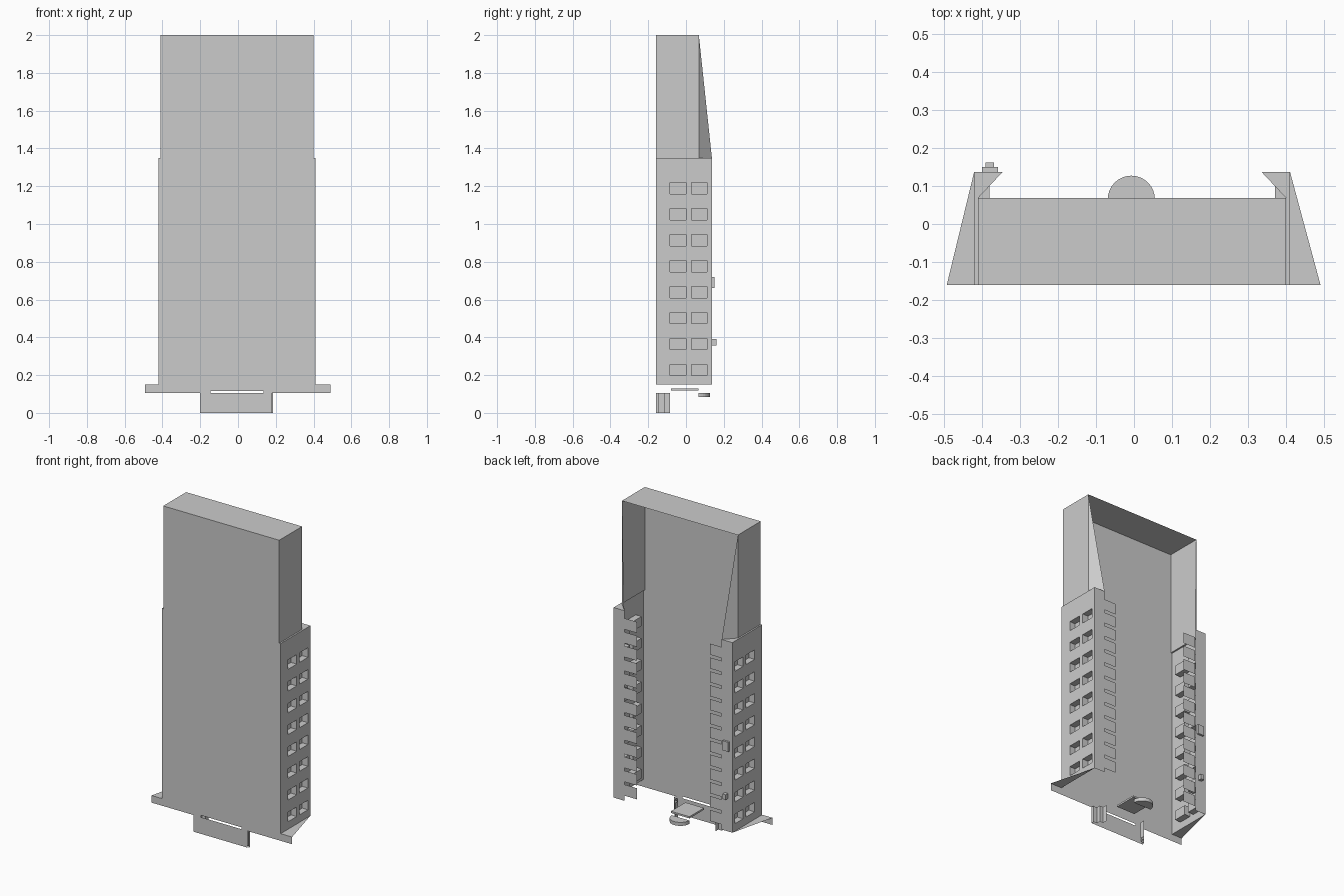
import bpy

if "Cube" in bpy.data.objects:
    bpy.data.objects.remove(bpy.data.objects["Cube"], do_unlink=True)

# One plain concrete colour
concrete = bpy.data.materials.new("concrete_grey")
concrete.use_nodes = True
colour = (0.6, 0.6, 0.6, 1)
concrete.diffuse_color = colour
concrete.node_tree.nodes["Principled BSDF"].inputs["Base Color"].default_value = colour

CX = -0.005                  # middle line of the building
FRONT, ROOF_BACK, BACK = -0.16, 0.068, 0.137
UPPER, TOWER, LIP = 0.405, 0.415, 0.34   # half widths
BASE, SILL, SHOULDER, TOP = 0.105, 0.15, 1.35, 2.0


def sheet(name, polygons, side=1):
    """Object made of flat polygons; side=-1 mirrors it across the middle."""
    verts, faces = [], []
    for poly in polygons:
        start = len(verts)
        verts += [(CX + side * x, y, z) for x, y, z in poly]
        ids = list(range(start, len(verts)))
        faces.append(ids if side > 0 else ids[::-1])
    mesh = bpy.data.meshes.new(name)
    mesh.from_pydata(verts, [], faces)
    mesh.materials.append(concrete)
    obj = bpy.data.objects.new(name, mesh)
    bpy.context.collection.objects.link(obj)
    return obj


def front_rect(x0, x1, z0, z1, y=FRONT):
    return [(x0, y, z0), (x1, y, z0), (x1, y, z1), (x0, y, z1)]


def side_rect(x, y0, y1, z0, z1):
    return [(x, y0, z0), (x, y1, z0), (x, y1, z1), (x, y0, z1)]


def flat(points, z):
    return [(x, y, z) for x, y in points]


def box(name, x0, x1, y0, y1, z0, z1):
    bpy.ops.mesh.primitive_cube_add(size=1, location=((x0 + x1) / 2, (y0 + y1) / 2, (z0 + z1) / 2))
    obj = bpy.context.object
    obj.name = name
    obj.scale = (x1 - x0, y1 - y0, z1 - z0)
    obj.data.materials.append(concrete)
    return obj


# Front slab, with the lower entrance panel and its slot
slot, slot_top = 0.14, 0.117
sheet("front_slab", [
    front_rect(-UPPER, UPPER, SHOULDER, TOP),
    front_rect(-TOWER, TOWER, SILL, SHOULDER),
    front_rect(-0.487, -slot, BASE, SILL),
    front_rect(slot, 0.495, BASE, SILL),
    front_rect(-slot, slot, slot_top, SILL),
    front_rect(-0.195, 0.185, 0, BASE),
])

# Roof plate
sheet("roof", [flat([(-UPPER, FRONT), (UPPER, FRONT), (UPPER, ROOF_BACK), (-UPPER, ROOF_BACK)], TOP)])


def window_wall(name, side):
    """Tower side wall with two columns of recessed windows."""
    ys = [FRONT, -0.085, 0.0, 0.03, 0.112, BACK]
    zs = [SILL]
    for i in range(8):
        z = 0.197 + i * 0.1375
        zs += [z, z + 0.06]
    zs.append(SHOULDER)
    inner = TOWER - 0.04
    polys = []
    for i in range(len(ys) - 1):
        for j in range(len(zs) - 1):
            y0, y1, z0, z1 = ys[i], ys[i + 1], zs[j], zs[j + 1]
            if i % 2 and j % 2:
                ring = side_rect(TOWER, y0, y1, z0, z1)
                back = side_rect(inner, y0, y1, z0, z1)
                polys.append(back)
                for k in range(4):
                    n = (k + 1) % 4
                    polys.append([ring[k], ring[n], back[n], back[k]])
            else:
                polys.append(side_rect(TOWER, y0, y1, z0, z1))
    sheet(name, polys, side)


for side, label in ((1, "left"), (-1, "right")):
    # Upper side wall and the tapering fin behind it
    sheet(label + "_upper_wall", [side_rect(UPPER, FRONT, ROOF_BACK, SHOULDER, TOP)], side)
    sheet(label + "_fin", [[(UPPER, ROOF_BACK, SHOULDER), (LIP, BACK, SHOULDER), (UPPER, ROOF_BACK, TOP)]], side)
    # Side tower
    window_wall(label + "_tower_wall", side)
    sheet(label + "_tower_back", [front_rect(TOWER, LIP, SILL, SHOULDER, BACK)], side)
    sheet(label + "_tower_cap", [flat([(UPPER, FRONT), (TOWER, FRONT), (TOWER, BACK),
                                       (LIP, BACK), (UPPER, ROOF_BACK)], SHOULDER)], side)
    # Balcony panels
    panels = []
    for i in range(13):
        z = 0.18 + i * 0.0875
        panels.append(front_rect(LIP, 0.255, z, z + 0.07, BACK - 0.004))
    sheet(label + "_balcony_panels", panels, side)
    # Triangular ledge at the foot
    sheet(label + "_ledge", [flat([(TOWER, FRONT), (0.491 + side * 0.004, FRONT), (TOWER, BACK)], SILL)], side)
    # Stepped entrance side
    path = [(0.19, FRONT), (0.19, -0.142), (0.165, -0.142), (0.165, -0.115), (0.14, -0.115), (0.14, -0.085)]
    sheet(label + "_entrance_side", [
        [(a[0], a[1], 0), (b[0], b[1], 0), (b[0], b[1], BASE), (a[0], a[1], BASE)]
        for a, b in zip(path, path[1:])], side)

# Entrance canopy: thin plate and half-round slab
box("canopy_plate", -0.07, 0.06, -0.08, 0.065, slot_top + 0.002, 0.13)
bpy.ops.mesh.primitive_cylinder_add(vertices=32, radius=0.062, depth=0.022, location=(-0.007, 0.065, 0.095))
canopy = bpy.context.object
canopy.name = "round_canopy"
for v in canopy.data.vertices:
    v.co.y = max(v.co.y, 0)
canopy.data.materials.append(concrete)

# Wall units on the right tower
box("large_wall_unit", -0.40, -0.358, BACK, 0.15, 0.66, 0.72)
box("small_wall_unit", -0.39, -0.368, BACK, 0.161, 0.358, 0.39)
